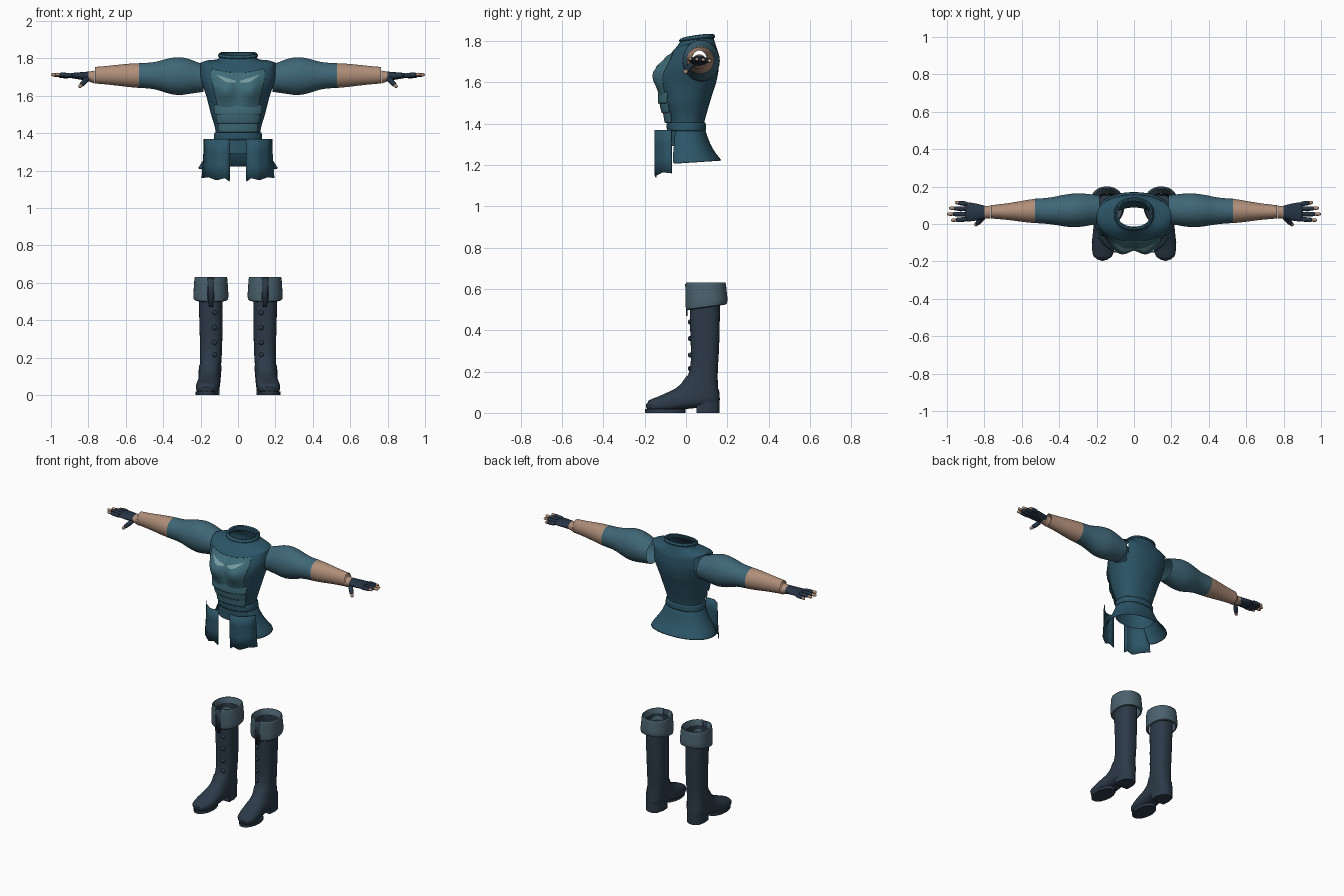
import bpy, bmesh, math
from mathutils import Vector

if "Cube" in bpy.data.objects:
    bpy.data.objects.remove(bpy.data.objects["Cube"])


def material(name, rgb):
    m = bpy.data.materials.new(name)
    m.diffuse_color = (*rgb, 1)
    m.use_nodes = True
    m.node_tree.nodes["Principled BSDF"].inputs["Base Color"].default_value = m.diffuse_color
    return m


CLOTH = material("dark_teal_cloth", (0.025, 0.09, 0.135))
SLEEVE = material("sleeve_cloth", (0.05, 0.135, 0.185))
PLATE = material("pale_teal_leather", (0.05, 0.15, 0.19))
TRIM = material("light_trim", (0.18, 0.33, 0.36))
SKIN = material("skin", (0.43, 0.27, 0.19))
GLOVE = material("glove_leather", (0.02, 0.035, 0.06))
BOOT = material("boot_leather", (0.025, 0.042, 0.065))
CUFF = material("cuff_leather", (0.07, 0.12, 0.155))


def finish(name, bm, mat, mirror=False, subsurf=1, solid=0):
    bmesh.ops.recalc_face_normals(bm, faces=bm.faces)
    me = bpy.data.meshes.new(name)
    bm.to_mesh(me)
    bm.free()
    ob = bpy.data.objects.new(name, me)
    bpy.context.collection.objects.link(ob)
    me.materials.append(mat)
    bpy.ops.object.select_all(action='DESELECT')
    ob.select_set(True)
    bpy.context.view_layer.objects.active = ob
    bpy.ops.object.shade_smooth_by_angle(angle=math.radians(50))
    if solid:
        s = ob.modifiers.new("thickness", 'SOLIDIFY')
        s.thickness, s.offset = solid, 0
    if subsurf:
        s = ob.modifiers.new("rounding", 'SUBSURF')
        s.levels = s.render_levels = subsurf
    if mirror:
        m = ob.modifiers.new("mirror", 'MIRROR')
        m.use_mirror_merge = False
    return ob


def loft(rings, closed=True, cap0=False, cap1=False):
    """Skin a list of equal-length point rings."""
    bm = bmesh.new()
    vs = [[bm.verts.new(p) for p in r] for r in rings]
    n = len(vs[0])
    for a, b in zip(vs, vs[1:]):
        for i in range(n if closed else n - 1):
            j = (i + 1) % n
            bm.faces.new((a[i], a[j], b[j], b[i]))
    if cap0:
        bm.faces.new(vs[0])
    if cap1:
        bm.faces.new(vs[-1])
    return bm


def ring(r, grow=0, arc=None, n=32, e=0.9):
    """Oval through a front and a back point: (front y, z, back y, z, half width, centre x, side lift)."""
    f, b = Vector((0, r[0], r[1])), Vector((0, r[2], r[3]))
    d = (b - f).normalized() * grow
    f, b = f - d, b + d
    a0, a1 = arc or (0, 360)
    pts = []
    for i in range(n):
        a = math.radians(a0 + (a1 - a0) * i / (n - 1 if arc else n))
        s, c = math.sin(a), math.cos(a)
        s = math.copysign(abs(s) ** e, s)
        c = math.copysign(abs(c) ** e, c)
        p = f.lerp(b, (1 - c) / 2)
        pts.append(Vector((r[5] + (r[4] + grow) * s, p.y, p.z + r[6] * s * s)))
    return pts


def at(table, t):
    """Interpolate a ring table at a fractional row."""
    i = min(int(t), len(table) - 2)
    return [a + (b - a) * (t - i) for a, b in zip(table[i], table[i + 1])]


def bust(rings):
    for r in rings:
        for p in r:
            if p.y < 0.02:
                d2 = (abs(p.x) - 0.072) ** 2 + (p.z - 1.635) ** 2
                p.y -= 0.042 * math.exp(-d2 / (2 * 0.045 ** 2))
    return rings


# Torso: open at neck, arms and waist
TORSO = [(-.02, 1.815, .13, 1.835, .095, 0, .005), (-.035, 1.785, .138, 1.80, .105, 0, 0),
         (-.06, 1.755, .15, 1.765, .165, 0, .03), (-.085, 1.725, .157, 1.74, .20, 0, .045),
         (-.105, 1.69, .16, 1.69, .205, 0, .01), (-.12, 1.65, .157, 1.65, .188, 0, 0),
         (-.125, 1.60, .147, 1.60, .17, 0, 0), (-.125, 1.55, .13, 1.55, .157, 0, 0),
         (-.12, 1.50, .115, 1.50, .145, 0, 0), (-.10, 1.45, .10, 1.45, .128, 0, 0),
         (-.085, 1.40, .087, 1.40, .118, 0, 0), (-.085, 1.36, .09, 1.36, .123, 0, 0),
         (-.085, 1.29, .10, 1.31, .135, 0, 0)]
rows = [at(TORSO, k / 2) for k in range(2 * len(TORSO) - 1)]
bm = loft(bust([ring(r, n=48) for r in rows]))
holes = [f for f in bm.faces if abs(f.calc_center_median().x) > 0.15
         and math.hypot(f.calc_center_median().y - .075, f.calc_center_median().z - 1.695) < .072]
bmesh.ops.delete(bm, geom=holes, context='FACES')
finish("bodice", bm, CLOTH)
finish("collar_rim", loft([ring(at(TORSO, t), g) for t, g in
                           ((.6, .002), (.5, .01), (0, .008), (0, -.012), (.9, -.012))]), CLOTH)

# Breast plate, neckline trim and overlapping stomach plates
plate = finish("breast_plate", loft(bust([ring(at(TORSO, 3 + k * .4), .005, (-42, 42), 25)
                                         for k in range(17)]), closed=False), PLATE, solid=.004)
bm = bmesh.new()
N = 8
top = [bm.verts.new((.012 + .10 * k / N, -.3, 1.680 + .032 * k / N)) for k in range(N + 1)]
low = [bm.verts.new((.012 + .10 * k / N, -.3, 1.672 + .036 * k / N - .016 * math.sin(math.pi * k / N)))
       for k in range(N + 1)]
for k in range(N):
    bm.faces.new((top[k], top[k + 1], low[k + 1], low[k]))
trim = finish("neckline_trim", bm, TRIM, subsurf=0)
sw = trim.modifiers.new("wrap", 'SHRINKWRAP')
sw.target, sw.wrap_method, sw.offset = plate, 'PROJECT', .004
sw.use_project_y = True
trim.modifiers.new("mirror", 'MIRROR')
for k in range(3):
    t = 6.9 + k * .95
    finish(f"stomach_plate_{k + 1}", loft([ring(at(TORSO, t + u * 1.15), .007 + .009 * u, (-50, 50), 21)
           for u in (0, .5, 1)], closed=False), PLATE, solid=.004)
finish("waist_belt", loft([ring(at(TORSO, t), g) for t, g in
                           ((9.9, .002), (9.9, .009), (10.9, .009), (10.9, .002))]), CLOTH)

# Flared skirt around the back and sides, and the front flaps
SKIRT = [(-.09, 1.37, .092, 1.37, .124, 0, 0), (-.10, 1.30, .112, 1.30, .15, 0, 0),
         (-.115, 1.245, .145, 1.25, .19, 0, 0), (-.125, 1.20, .172, 1.22, .213, 0, 0)]
finish("back_skirt", loft([ring(r, 0, (55, 305), 33) for r in SKIRT], closed=False), CLOTH, solid=.006)
flap = [(.042, -.146, 1.14), (.068, -.149, 1.16), (.10, -.149, 1.15), (.112, -.143, 1.15),
        (.15, -.115, 1.165), (.182, -.07, 1.16)]
finish("front_flap", loft([[(x * (1 + .06 * u * u), y, 1.37 + (z - 1.37) * u) for x, y, z in flap]
                           for u in (0, .33, .66, 1)], closed=False), CLOTH, mirror=True, subsurf=0, solid=.005)


# Arms: hollow tubes along x, given as (x, centre y, centre z, half depth, half height)
def tube(name, st, mat, n=20, cap0=False, cap1=False):
    rings = [[(x, y + a * math.cos(2 * math.pi * i / n), z + b * math.sin(2 * math.pi * i / n))
              for i in range(n)] for x, y, z, a, b in st]
    return finish(name, loft(rings, True, cap0, cap1), mat, mirror=True)


tube("sleeve", [(.185, .077, 1.695, .078, .075), (.22, .077, 1.698, .082, .083),
                (.27, .075, 1.705, .09, .098), (.32, .073, 1.705, .093, .105), (.37, .072, 1.706, .087, .097),
                (.42, .071, 1.707, .077, .08), (.46, .07, 1.708, .07, .07), (.53, .07, 1.708, .066, .067)], SLEEVE)
tube("forearm", [(.53, .07, 1.708, .066, .067), (.58, .068, 1.709, .06, .064), (.64, .067, 1.71, .05, .057),
                 (.70, .066, 1.71, .042, .05), (.765, .065, 1.71, .036, .045)], SKIN)

# Hands: bare wrist, glove and fingers with bare tips
tube("wrist", [(.768, .064, 1.70, .036, .036), (.785, .063, 1.702, .032, .029),
               (.815, .063, 1.704, .036, .024)], SKIN)
tube("glove_palm", [(.80, .063, 1.704, .036, .026), (.82, .063, 1.705, .041, .023),
                    (.86, .064, 1.707, .05, .018), (.895, .065, 1.708, .053, .014),
                    (.905, .065, 1.708, .046, .008)], GLOVE, cap1=True)


def finger(name, a, b, r, split):
    a, b = Vector(a), Vector(b)
    q = (b - a).to_track_quat('Z', 'Y')
    for part, mat, sec in (("glove", GLOVE, ((0, 1), (.35, 1.05), (split, .98), (split + .01, .6))),
                           ("tip", SKIN, ((split - .05, .8), (.9, .78), (.97, .6), (1, .25)))):
        rings = [[a.lerp(b, t) + q @ Vector((math.cos(k * math.pi / 4), math.sin(k * math.pi / 4), 0)) * r * s
                  for k in range(8)] for t, s in sec]
        finish(f"{name}_{part}", loft(rings, True, True, True), mat, mirror=True)


for nm, y0, y1, x1, z1 in (("little_finger", .106, .116, .958, 1.703), ("ring_finger", .08, .085, .99, 1.71),
                           ("middle_finger", .053, .053, 1.0, 1.713), ("index_finger", .026, .02, .978, 1.715)):
    finger(nm, (.885, y0, 1.708), (x1, y1, z1), .0135, .72)
finger("thumb", (.80, .04, 1.698), (.85, -.008, 1.645), .015, .78)

# Boots: one loft bending from the shaft into the foot
SHOE = [(.02, .60, .165, .60, .065, .147, 0), (.015, .48, .165, .48, .063, .147, 0),
        (.025, .30, .162, .30, .061, .143, 0), (.022, .20, .150, .17, .058, .145, 0),
        (.0, .17, .160, .09, .057, .150, 0), (-.02, .14, .162, .045, .056, .152, 0),
        (-.05, .115, .10, .03, .056, .154, 0), (-.08, .10, .0, .022, .058, .157, 0),
        (-.13, .077, -.08, .01, .061, .162, 0), (-.175, .06, -.15, .006, .052, .167, 0),
        (-.198, .043, -.192, .012, .03, .168, 0)]
finish("boot", loft([ring(r, n=24, e=.8) for r in SHOE], cap1=True), BOOT, mirror=True)
finish("boot_vamp", loft([ring(at(SHOE, 3.7 + k * .45), .004, n=24, e=.8) for k in range(14)], cap1=True),
       BOOT, mirror=True)


def slab(name, z0, z1, outline):
    rings = [[(x, y, z) for x, y in outline] for z in (z0, z1)]
    finish(name, loft(rings, True, True, True), BOOT, mirror=True, subsurf=0)


# Sole and heel block
sole = [(.168 + .058 * math.cos(a), -.10 + .098 * math.sin(a))
        for a in [k * math.pi / 8 for k in range(16)]]
slab("sole", 0, .018, sole)
slab("heel", 0, .07, [(.10, .05), (.20, .05), (.205, .10), (.195, .145), (.17, .163), (.135, .163),
                      (.11, .145), (.098, .10)])

# Turned-down cuff, slit at the front, with a hanging strap and buttons
CUFFS = [(.022, .56, .165, .56, .066), (.012, .61, .178, .61, .074), (.003, .634, .19, .634, .084),
         (-.003, .63, .194, .63, .089), (-.005, .58, .198, .58, .091), (-.004, .53, .203, .55, .095),
         (-.002, .495, .198, .522, .094), (.008, .497, .185, .525, .082)]
finish("boot_cuff", loft([ring((*c, .145, 0), 0, (9, 351), 29) for c in CUFFS], closed=False), CUFF, mirror=True)
finish("cuff_strap", loft([[(.145 - w, y, z), (.145 + w, y, z)] for w, y, z in
                           ((.018, .0, .625), (.016, .002, .56), (.01, .004, .47))], closed=False),
       BOOT, mirror=True, subsurf=0, solid=.008)
for k, z in enumerate((.44, .36, .28, .215)):
    bm = bmesh.new()
    bmesh.ops.create_uvsphere(bm, u_segments=12, v_segments=8, radius=.013)
    bmesh.ops.translate(bm, vec=(.125, .022, z), verts=bm.verts)
    finish(f"boot_button_{k + 1}", bm, BOOT, mirror=True, subsurf=0)
